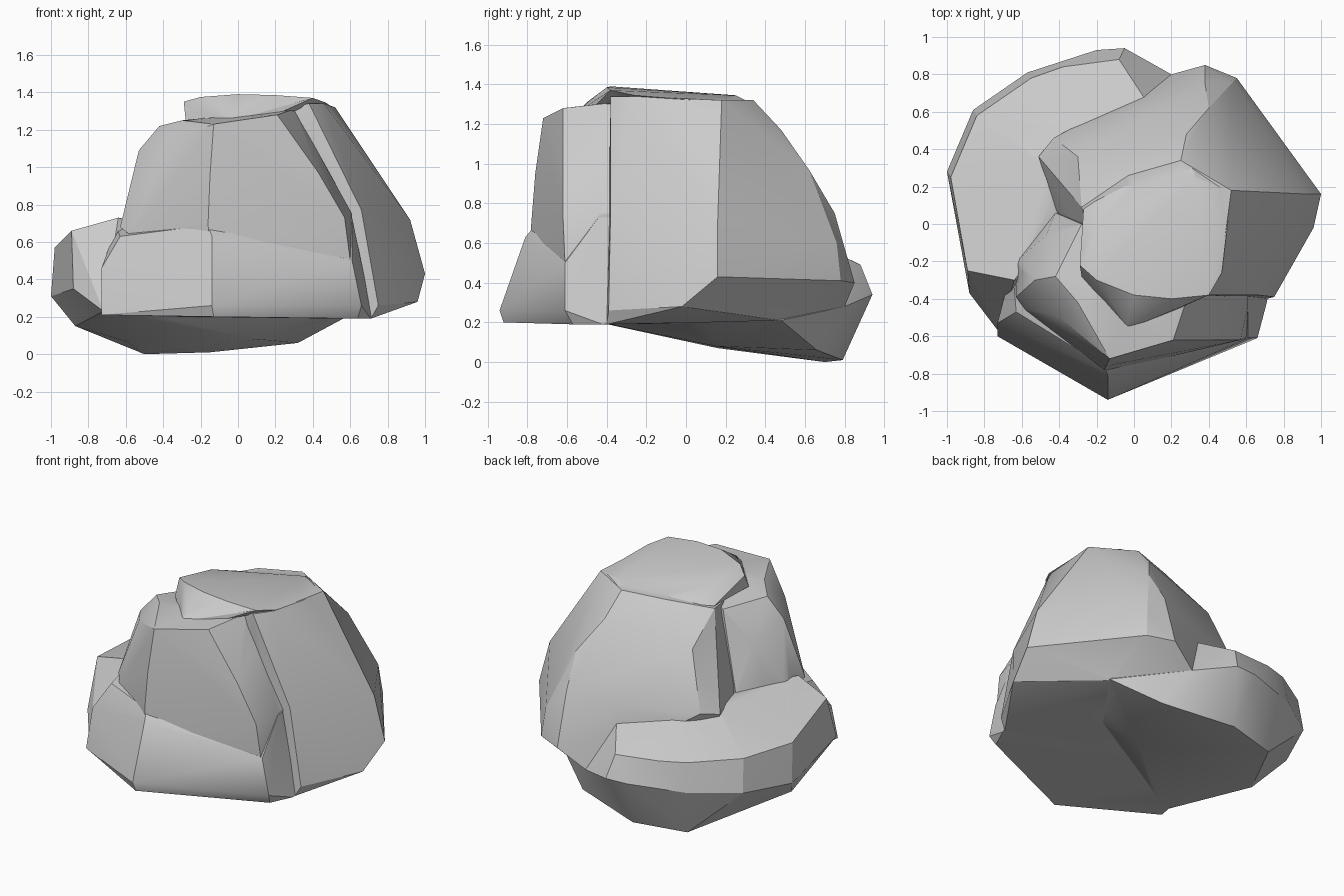
import bpy, bmesh


def chunk(name, pts):
    """Convex faceted stone chunk wrapped around a few corner points."""
    bm = bmesh.new()
    for p in pts:
        bm.verts.new(p)
    res = bmesh.ops.convex_hull(bm, input=bm.verts[:])
    junk = {g for g in res["geom_interior"] + res["geom_unused"]
            if isinstance(g, bmesh.types.BMVert)}
    bmesh.ops.delete(bm, geom=list(junk), context='VERTS')
    bmesh.ops.recalc_face_normals(bm, faces=bm.faces[:])
    me = bpy.data.meshes.new(name)
    bm.to_mesh(me)
    bm.free()
    ob = bpy.data.objects.new(name, me)
    bpy.context.collection.objects.link(ob)
    return ob


# Low ledge wrapping the left and back, with undercut underside
ledge = chunk("rock_ledge", [
    (-.5, .7, 0), (-.15, .79, .01), (.32, .66, .06), (-.6, .16, .07), (.1, .15, .08),
    (-.87, .1, .15), (-.88, -.37, .35), (-.72, -.58, .23), (-.2, .0, .17),
    (.3, .05, .2), (.6, .48, .21),
    (-1, .28, .31), (-.86, .61, .33), (-.57, .81, .33), (-.2, .93, .34),
    (-.05, .94, .34), (.2, .8, .28),
    (-.89, -.25, .66), (-.98, .25, .57), (-.84, .58, .55), (-.55, .78, .52),
    (-.38, .84, .51), (-.08, .88, .49), (.07, .65, .6),
    (-.64, -.3, .73), (-.45, .3, .69), (-.25, .5, .66)])

# Main block: right wall, back slope and top
block = chunk("rock_main_block", [
    (.71, -.4, .19), (.75, -.39, .26), (.96, -.02, .28), (1, .16, .43),
    (.55, .78, .41), (.38, .85, .4), (.2, .8, .28), (.65, .1, .2), (.58, .48, .21),
    (-.2, -.3, .2), (-.3, .35, .2), (.92, .16, .72), (.66, -.38, .77),
    (.53, .76, .6), (.38, .75, .75), (.07, .66, .7), (-.43, .46, .7),
    (-.51, .36, .68), (-.42, .08, .68), (.4, .62, .97), (.28, .48, 1.17),
    (-.3, .36, 1.07), (-.28, .09, 1.24), (.52, .18, 1.32), (.46, -.27, 1.34),
    (.38, -.38, 1.34), (.25, .34, 1.32), (-.03, .26, 1.3), (-.2, -.2, 1.2)])

# Broken cap slab on top
cap = chunk("rock_cap", [
    (-.29, -.22, 1.35), (-.2, -.3, 1.375), (0, -.38, 1.39), (.2, -.4, 1.385),
    (.4, -.38, 1.37), (.47, -.26, 1.345), (.52, .17, 1.31), (.33, .25, 1.345),
    (-.2, 0, 1.345), (-.03, -.5, 1.31), (-.03, -.56, 1.25),
    (.22, -.46, 1.29), (-.28, -.28, 1.25), (-.27, .08, 1.25), (0, .26, 1.28),
    (.3, .32, 1.31), (.3, 0, 1.2)])

# Upper front face, leaning on the main block
face = chunk("rock_front_face", [
    (-.13, -.72, 1.23), (.21, -.62, 1.28), (.26, -.45, 1.3), (-.3, -.42, 1.25),
    (-.42, -.28, 1.22), (-.28, 0, 1.2), (-.53, -.3, 1.09), (-.47, -.06, 1.0),
    (-.4, -.5, 1.13), (-.63, -.39, .68), (-.63, -.2, .68), (-.42, .06, .68),
    (-.58, -.46, .64), (-.16, -.78, .7), (-.15, -.76, .95), (.57, -.62, .73),
    (.61, -.44, .75), (.61, -.35, .75), (.3, -.35, 1.31), (-.15, -.79, .5),
    (.6, -.61, .5), (.43, -.62, .97), (.2, 0, .5)])

# Protruding lower front with a narrow shelf and bevelled base
foot = chunk("rock_front_foot", [
    (-.73, -.6, .21), (-.73, -.53, .46), (-.63, -.47, .63), (-.13, -.92, .2),
    (-.14, -.94, .26), (-.14, -.81, .63), (.1, -.79, .2), (.12, -.82, .27),
    (.64, -.57, .19), (.66, -.61, .26), (.61, -.61, .5), (.71, -.42, .19),
    (.61, -.44, .73), (.61, -.35, .73), (.72, -.36, .2),
    (-.65, -.22, .68), (-.16, -.76, .69), (-.6, 0, .2), (.2, 0, .2)])

# Fuse the chunks into one stone
bpy.context.view_layer.objects.active = ledge
for part in (block, face, foot, cap):
    mod = ledge.modifiers.new("fuse", 'BOOLEAN')
    mod.operation = 'UNION'
    mod.solver = 'EXACT'
    mod.object = part
    bpy.ops.object.modifier_apply(modifier=mod.name)
    bpy.data.objects.remove(part)
ledge.name = "rock"

# Softly blended facets with sharp breaks kept
ledge.select_set(True)
bpy.ops.object.shade_smooth_by_angle(angle=0.4)
